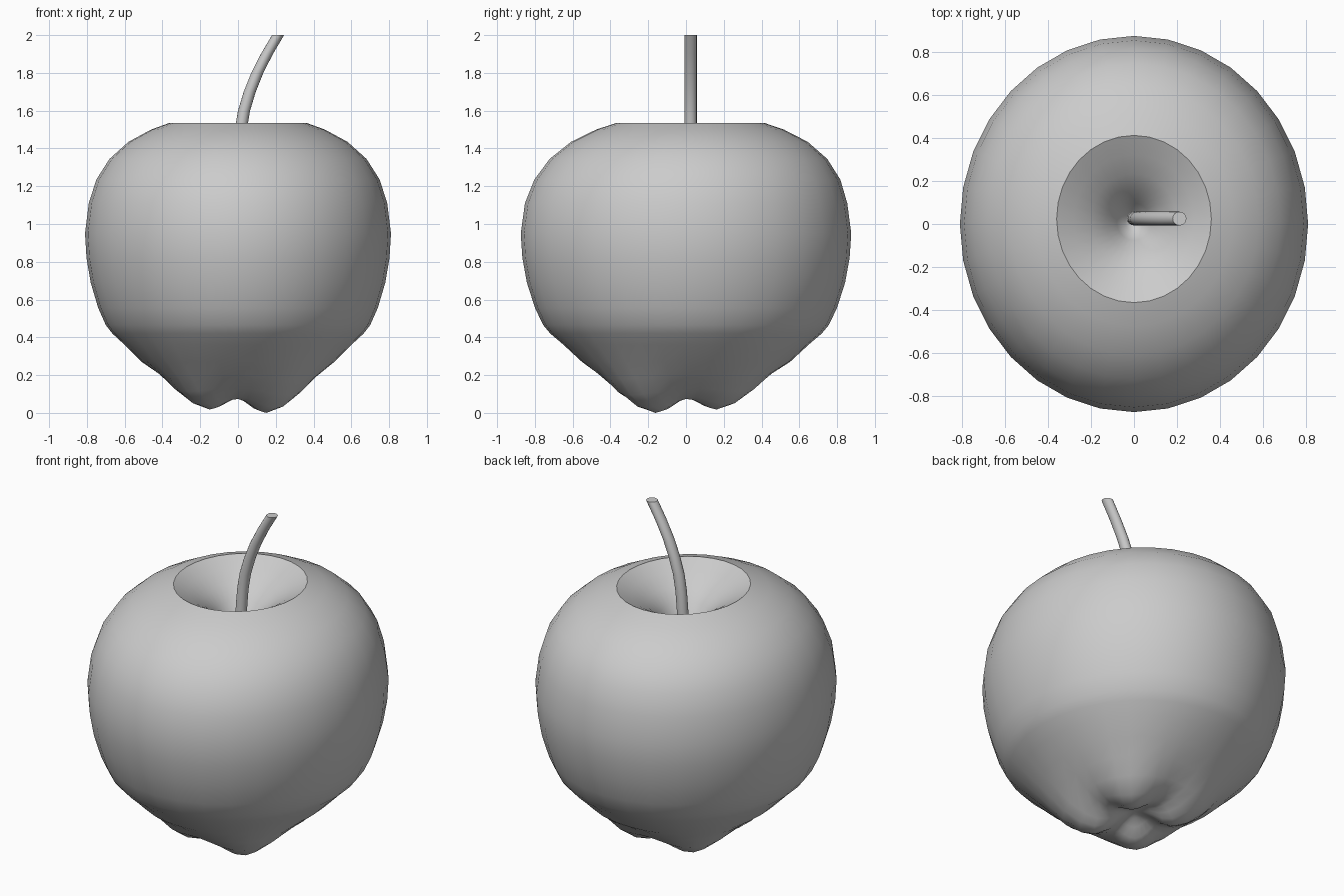
import bpy, bmesh
from math import sin, cos, pi, radians, sqrt

if "Cube" in bpy.data.objects:
    bpy.data.objects.remove(bpy.data.objects["Cube"])


def loft(name, rings, poles, angle):
    """Skin equal-length rings; each end is closed with a pole point or, if None, a flat cap."""
    bm = bmesh.new()
    loops = [[bm.verts.new(p) for p in ring] for ring in rings]
    n = len(loops[0])
    for a, b in zip(loops, loops[1:]):
        for i in range(n):
            j = (i + 1) % n
            bm.faces.new((a[i], a[j], b[j], b[i]))
    for loop, pole in zip((loops[0], loops[-1]), poles):
        if pole is None:
            bm.faces.new(loop)
        else:
            v = bm.verts.new(pole)
            for i in range(n):
                bm.faces.new((loop[i], loop[(i + 1) % n], v))
    bmesh.ops.recalc_face_normals(bm, faces=bm.faces)
    mesh = bpy.data.meshes.new(name)
    bm.to_mesh(mesh)
    bm.free()
    ob = bpy.data.objects.new(name, mesh)
    bpy.context.collection.objects.link(ob)
    bpy.ops.object.select_all(action='DESELECT')
    ob.select_set(True)
    bpy.context.view_layer.objects.active = ob
    bpy.ops.object.shade_smooth_by_angle(angle=radians(angle))
    return ob


# Fruit body profile: radius, height, lift between the four base lobes, diagonal bulge
PROFILE = [
    (.05, .10, .00, 0), (.10, .055, .025, 0), (.15, .015, .05, .02),
    (.20, .00, .065, .06), (.26, .025, .055, .12), (.34, .095, .025, .12),
    (.42, .18, .01, .08), (.51, .27, 0, .04), (.60, .36, 0, .02), (.665, .42, 0, 0),
    (.70, .465, 0, 0), (.74, .555, 0, 0), (.78, .69, 0, 0), (.802, .82, 0, 0),
    (.81, .95, 0, 0), (.79, 1.11, 0, 0), (.75, 1.235, 0, 0), (.68, 1.345, 0, 0),
    (.58, 1.435, 0, 0), (.46, 1.50, 0, 0), (.36, 1.536, 0, 0),
    (.28, 1.49, 0, 0), (.20, 1.435, 0, 0), (.13, 1.37, 0, 0), (.08, 1.29, 0, 0),
    (.04, 1.23, 0, 0)]
SEG = 32


def body_ring(r, z, lift, bulge):
    shift = .023 * max(0, z - 1.1) / .43
    pts = []
    for i in range(SEG):
        a = 2 * pi * i / SEG
        lobe = sin(2 * a) ** 2
        # the front right lobe hangs slightly lower than the others
        low = max(0, cos(a + pi / 4)) ** 2
        up = .018 * (1 - low) if lift else 0
        k = r * (1 + bulge * lobe)
        pts.append((k * cos(a), 1.08 * k * sin(a) + shift, z + lift * (1 - lobe) + up))
    return pts


loft("apple_body", [body_ring(*p) for p in PROFILE],
     [(0, 0, .115), (0, .023, 1.21)], 45)

# Curved stem, cut level at the tip
STEM = [(.0, 1.2), (.003, 1.35), (.015, 1.5), (.032, 1.6), (.062, 1.7),
        (.102, 1.8), (.153, 1.9), (.212, 2.0)]
loft("stem", [[(x + .032 * cos(2 * pi * i / 16), .025 + .032 * sin(2 * pi * i / 16), z)
               for i in range(16)] for x, z in STEM], [None, None], 40)
